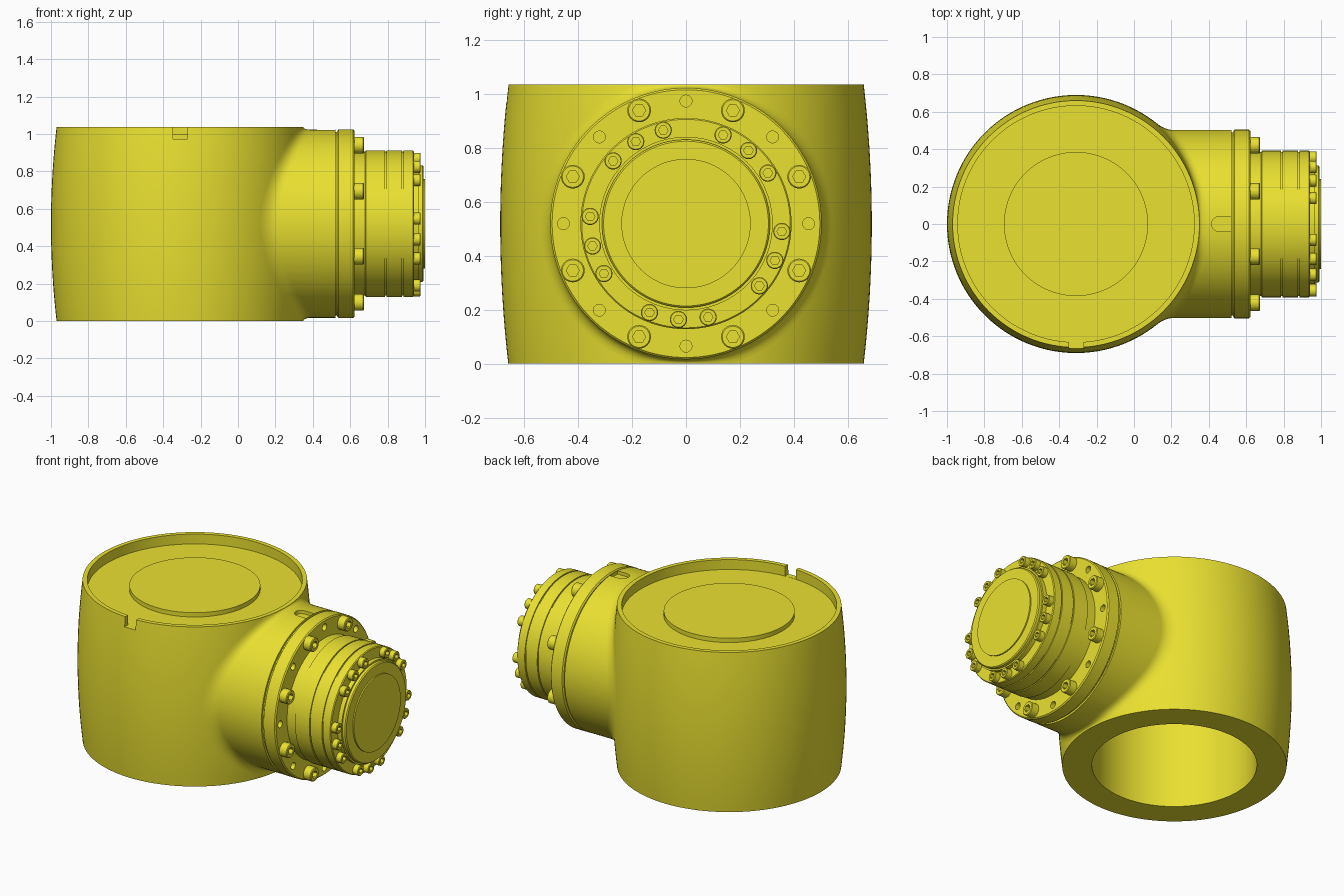
import bpy, bmesh
from math import cos, sin, pi, radians, sqrt, fmod

if "Cube" in bpy.data.objects:
    bpy.data.objects.remove(bpy.data.objects["Cube"])

CX, CZ = -0.31, 0.52      # barrel axis x, arm axis height
H, R = 1.036, 0.503       # barrel height, arm radius

paint = bpy.data.materials.new("yellow_paint")
paint.diffuse_color = (0.82, 0.75, 0.03, 1)
paint.use_nodes = True
paint.node_tree.nodes["Principled BSDF"].inputs["Base Color"].default_value = paint.diffuse_color


def add_object(name, bm):
    bmesh.ops.recalc_face_normals(bm, faces=bm.faces)
    mesh = bpy.data.meshes.new(name)
    bm.to_mesh(mesh)
    bm.free()
    mesh.materials.append(paint)
    ob = bpy.data.objects.new(name, mesh)
    bpy.context.collection.objects.link(ob)
    return ob


def skin(bm, rings, cap=True):
    """Join rings of points with quads, optionally closing both ends."""
    rows = [[bm.verts.new(p) for p in ring] for ring in rings]
    n = len(rows[0])
    for a, b in zip(rows, rows[1:]):
        for i in range(n):
            j = (i + 1) % n
            bm.faces.new((a[i], a[j], b[j], b[i]))
    if cap:
        bm.faces.new(rows[0])
        bm.faces.new(rows[-1])


def lathe(name, profile, axis, origin, segs=128, hex_from=None):
    """Revolve (radius, height) points; rings from hex_from on are hexagonal."""
    rings = []
    for k, (r, h) in enumerate(profile):
        ring = []
        for i in range(segs):
            a = 2 * pi * i / segs
            q = r
            if hex_from is not None and k >= hex_from:
                q = r * cos(pi / 6) / cos(fmod(a, pi / 3) - pi / 6)
            u, v = q * cos(a), q * sin(a)
            p = (h, u, v) if axis == 'X' else (u, v, h)
            ring.append([p[c] + origin[c] for c in range(3)])
        rings.append(ring)
    bm = bmesh.new()
    skin(bm, rings)
    return add_object(name, bm)


def box(name, lo, hi):
    bm = bmesh.new()
    bmesh.ops.create_cube(bm, size=1)
    for v in bm.verts:
        v.co = [(lo[c] + hi[c]) / 2 + v.co[c] * (hi[c] - lo[c]) for c in range(3)]
    return add_object(name, bm)


def boolean(ob, other, op='DIFFERENCE'):
    mod = ob.modifiers.new("bool", 'BOOLEAN')
    mod.operation, mod.solver, mod.object = op, 'EXACT', other
    bpy.context.view_layer.objects.active = ob
    bpy.ops.object.modifier_apply(modifier=mod.name)
    bpy.data.objects.remove(other)


def barrel_r(z):
    return 0.66 + 0.03 * (1 - ((z - H / 2) / (H / 2)) ** 2)


def barrel_x(y, z):
    return CX + sqrt(barrel_r(z) ** 2 - y * y)


# Barrel housing joined with the side sleeve
N = 24
body = lathe("housing", [(barrel_r(H * i / N), H * i / N) for i in range(N + 1)],
             'Z', (CX, 0, 0))
sleeve = lathe("sleeve", [(R, 0.1), (R, 0.52), (0.49, 0.52), (0.49, 0.56)],
               'X', (0, 0, CZ))
boolean(body, sleeve, 'UNION')

# Top recess, bottom bore, rim notch and sleeve slot
cuts = [
    lathe("recess_cut", [(0.632, 0.972), (0.632, 1.2)], 'Z', (CX, 0, 0)),
    lathe("bore_cut", [(0.485, -0.1), (0.485, 0.9)], 'Z', (CX, 0, 0)),
    box("notch_cut", (-0.348, -0.75, 0.9725), (-0.27, -0.58, 1.2)),
    lathe("slot_end_cut", [(0.04, 1.0), (0.04, 1.2)], 'Z', (0.455, 0, 0), 32),
    box("slot_cut", (0.455, -0.04, 1.0), (0.519, 0.04, 1.2)),
]
for c in cuts:
    boolean(body, c)

# Soft fillet where the sleeve leaves the barrel
d, rings = 0.045, []
for s in range(9):
    t, ring = s / 8, []
    for i in range(128):
        a = 2 * pi * i / 128
        y0, z0 = R * cos(a), CZ + R * sin(a)
        y2 = (R + d) * cos(a)
        z2 = min(max(CZ + (R + d) * sin(a), 0.001), H - 0.001)
        x1 = barrel_x(y0, z0)
        w0, w1, w2 = (1 - t) ** 2, 2 * t * (1 - t), t * t
        ring.append((w0 * (x1 + d) + w1 * x1 + w2 * barrel_x(y2, z2),
                     (w0 + w1) * y0 + w2 * y2, (w0 + w1) * z0 + w2 * z2))
    rings.append(ring)
bm = bmesh.new()
skin(bm, rings, cap=False)
add_object("sleeve_fillet", bm)

# Raised disc in the top recess
lathe("top_disc", [(0.385, 0.96), (0.385, 1.0)], 'Z', (CX, 0, 0))

# Bolting flange with plain holes
flange = lathe("flange", [(0.495, 0.53), (0.504, 0.537), (0.504, 0.615), (0.497, 0.622)],
               'X', (0, 0, CZ))
for k in range(8):
    a = k * pi / 4
    boolean(flange, lathe("hole_cut", [(0.022, 0.59), (0.022, 0.7)], 'X',
                          (0, 0.455 * cos(a), CZ + 0.455 * sin(a)), 24))

# Outer drum with two grooves
drum = [(0.385, 0.61), (0.385, 0.68), (0.392, 0.684)]
for g in (0.79, 0.88):
    drum += [(0.392, g - 0.004), (0.385, g - 0.004), (0.385, g + 0.004), (0.392, g + 0.004)]
drum += [(0.392, 0.935), (0.387, 0.94)]
lathe("output_drum", drum, 'X', (0, 0, CZ))

# End hub and its centre disc
lathe("end_hub", [(0.322, 0.93), (0.322, 0.968), (0.312, 0.968), (0.312, 0.986),
                  (0.306, 0.992)], 'X', (0, 0, CZ))
lathe("end_disc", [(0.24, 0.98), (0.24, 1.0)], 'X', (0, 0, CZ))


# Socket-head bolts
def bolt_ring(name, angles, ring_r, x, r, h):
    mesh = None
    for k, deg in enumerate(angles):
        a = radians(deg)
        if mesh is None:
            ob = lathe(name, [(r, -0.01), (r, h - 0.1 * r), (0.9 * r, h), (0.55 * r, h),
                              (0.55 * r, h * 0.45)], 'X', (0, 0, 0), 24, 3)
            mesh = ob.data
        else:
            ob = bpy.data.objects.new(name, mesh)
            bpy.context.collection.objects.link(ob)
        ob.name = f"{name}_{k + 1}"
        ob.location = (x, ring_r * cos(a), CZ + ring_r * sin(a))


bolt_ring("flange_bolt", [22.5 + 45 * k for k in range(8)], 0.455, 0.622, 0.044, 0.052)
bolt_ring("drum_bolt", [49.5 + 72 * k + o for k in range(5) for o in (-17.8, 0, 17.8)],
          0.357, 0.94, 0.032, 0.037)

# Smooth shading with sharp edges kept
bpy.context.view_layer.update()
bpy.ops.object.select_all(action='SELECT')
bpy.context.view_layer.objects.active = body
bpy.ops.object.shade_smooth_by_angle(angle=radians(30))
